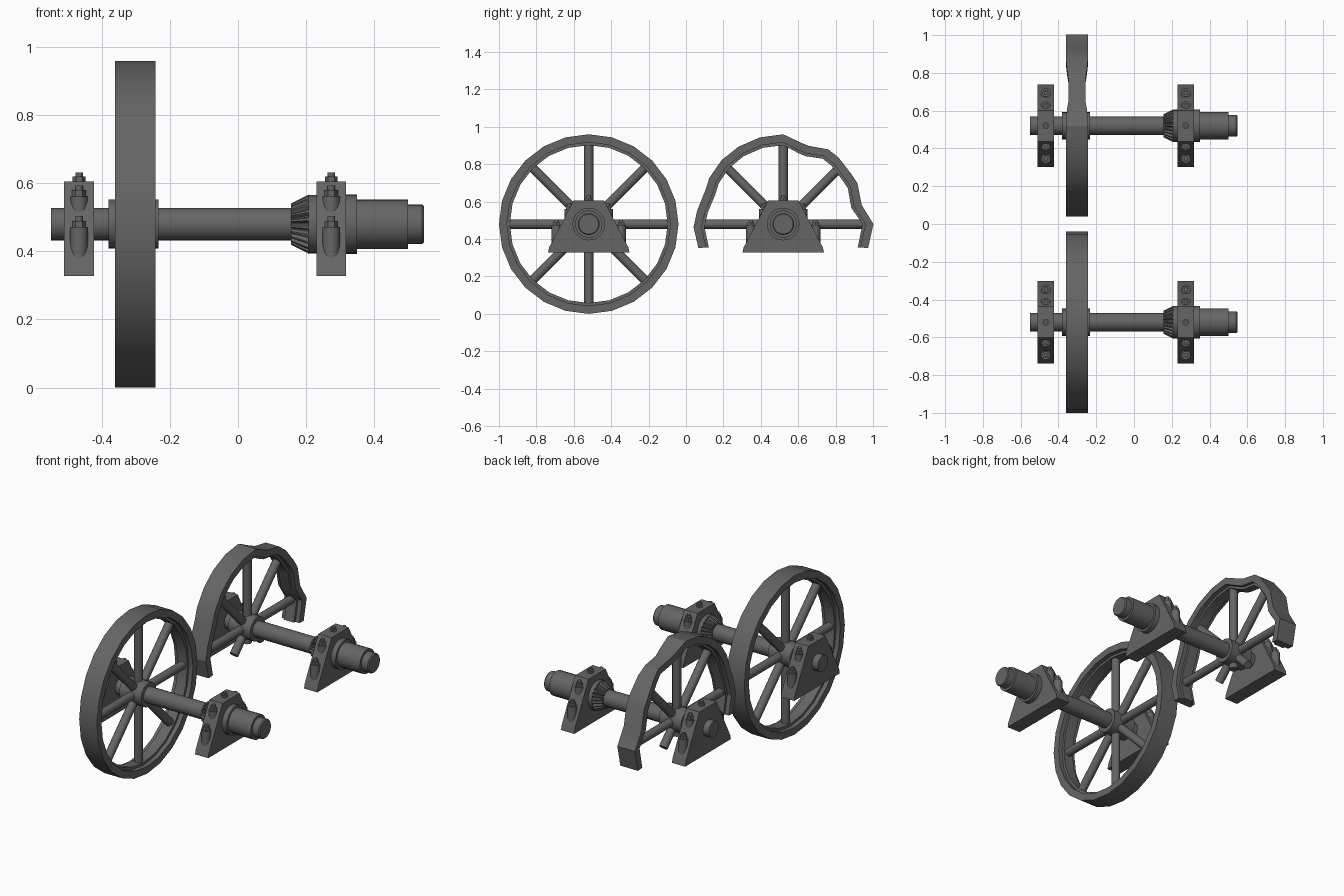
import bpy, bmesh
from math import sin, cos, radians, pi
from mathutils import Vector

if "Cube" in bpy.data.objects:
    bpy.data.objects.remove(bpy.data.objects["Cube"])

AXLE_Z = 0.48
RIM_X = -0.302

# dark iron
iron = bpy.data.materials.new("dark_iron")
iron.diffuse_color = (.13, .13, .13, 1)
iron.use_nodes = True
iron.node_tree.nodes["Principled BSDF"].inputs["Base Color"].default_value = iron.diffuse_color


def make(name, verts, faces, angle=32):
    me = bpy.data.meshes.new(name)
    me.from_pydata(verts, [], faces)
    bm = bmesh.new()
    bm.from_mesh(me)
    bmesh.ops.recalc_face_normals(bm, faces=bm.faces)
    bm.to_mesh(me)
    bm.free()
    me.materials.append(iron)
    ob = bpy.data.objects.new(name, me)
    bpy.context.collection.objects.link(ob)
    bpy.ops.object.select_all(action='DESELECT')
    ob.select_set(True)
    bpy.context.view_layer.objects.active = ob
    bpy.ops.object.shade_smooth_by_angle(angle=radians(angle))
    return ob


def loft(name, sections, ring=False, angle=32):
    """Join equal closed cross-sections; ring closes the path, else cap ends."""
    n, m = len(sections[0]), len(sections)
    verts = [p for s in sections for p in s]
    faces = []
    for i in range(m if ring else m - 1):
        a, b = i * n, ((i + 1) % m) * n
        faces += [(a + j, a + (j + 1) % n, b + (j + 1) % n, b + j) for j in range(n)]
    if not ring:
        faces += [tuple(range(n)), tuple(range((m - 1) * n, m * n))]
    return make(name, verts, faces, angle)


def turned(name, profile, y, sides=24):
    """Solid of revolution about the axle from (x, radius) pairs."""
    return loft(name, [[(x, y + r * cos(2 * pi * k / sides), AXLE_Z + r * sin(2 * pi * k / sides))
                        for k in range(sides)] for x, r in profile])


def rod(name, a, b, r, sides=12):
    a, b = Vector(a), Vector(b)
    q = (b - a).to_track_quat('Z', 'Y')
    return loft(name, [[c + q @ Vector((r * cos(2 * pi * k / sides), r * sin(2 * pi * k / sides), 0))
                        for k in range(sides)] for c in (a, b)])


def rim(name, y, stations, ring):
    """Stations: (angle, outer radius, half width); T-shaped section."""
    secs = []
    for deg, r, w in stations:
        t = radians(deg)
        prof = [(-w, 0), (w, 0), (w, .043), (w * .55, .043), (w * .55, .058),
                (-w * .55, .058), (-w * .55, .043), (-w, .043)]
        secs.append([(RIM_X + dx, y + (r - d) * cos(t), AXLE_Z + (r - d) * sin(t)) for dx, d in prof])
    if not ring:  # broken ends are nearly level
        for i in (0, -1):
            secs[i] = [(x, v, .352 + .25 * (z - .35)) for x, v, z in secs[i]]
    return loft(name, secs, ring, 25)


def bearing(name, x, y):
    # sloped pillow block
    prof = [(-.218, .327), (.218, .327), (.212, .355), (.082, .605), (-.082, .605), (-.212, .355)]
    loft(name + "_block", [[(x + dx, y + dy, z) for dy, z in prof] for dx in (-.044, .044)])
    # bolt bosses, nuts and studs
    for s in (-1, 1):
        for off, top in ((.173, .472), (.103, .562)):
            rod(name + "_boss", (x, y + s * off, top - .13), (x, y + s * off, top), .026, 16)
            rod(name + "_nut", (x, y + s * off, top), (x, y + s * off, top + .018), .02, 6)
            rod(name + "_stud", (x, y + s * off, top), (x, y + s * off, top + .032), .011)
    rod(name + "_top_nut", (x, y, .6), (x, y, .62), .019, 6)
    rod(name + "_top_stud", (x, y, .6), (x, y, .632), .011)


def assembly(tag, y, broken):
    # axle, hub and drive end
    turned(tag + "_axle", [(-.55, .048), (.3, .048)], y)
    turned(tag + "_hub", [(-.38, .072), (-.233, .072)], y)
    turned(tag + "_drive_end", [(.3, .087), (.349, .087), (.349, .073), (.5, .073), (.5, .058),
                                (.541, .058), (.547, .053)], y)
    # bevel gear with radial teeth
    turned(tag + "_gear_collar", [(.155, .05), (.207, .074), (.207, .086), (.24, .086)], y)
    teeth = 22
    secs = []
    for x, root, tip in ((.155, .05, .06), (.208, .074, .087)):
        sec = []
        for k in range(teeth):
            for f, r in ((0, root), (.25, tip), (.55, tip), (.8, root)):
                t = 2 * pi * (k + f) / teeth
                sec.append((x, y + r * cos(t), AXLE_Z + r * sin(t)))
        secs.append(sec)
    loft(tag + "_bevel_gear", secs, False, 15)

    bearing(tag + "_outer_bearing", -.467, y)
    bearing(tag + "_drive_bearing", .274, y)

    # rim: whole, or dented with the bottom missing
    if broken:
        w = .059
        rim(tag + "_broken_rim", y, [
            (-16, .472, w), (0, .482, w), (13.5, .432, w), (29, .453, w), (37, .452, w),
            (50.6, .463, .052), (59, .466, .044), (72, .44, .044), (78, .446, .052),
            (90, .48, w), (105, .48, w), (120, .478, w), (134, .475, w), (148, .466, w),
            (157, .454, w), (171, .466, w), (182, .48, w), (196, .472, w)], False)
    else:
        rim(tag + "_rim", y, [(15 * k, .48, .059) for k in range(24)], True)

    # eight spokes, the lower ones snapped short on the broken wheel
    stubs = {5: .18, 6: .1, 7: .18} if broken else {}
    for k in range(8):
        t = k * pi / 4
        end = stubs.get(k, .43)
        rod(tag + "_spoke", (RIM_X, y + .05 * cos(t), AXLE_Z + .05 * sin(t)),
            (RIM_X, y + end * cos(t), AXLE_Z + end * sin(t)), .025)


assembly("front_wheel", -.52, False)
assembly("rear_wheel", .52, True)
